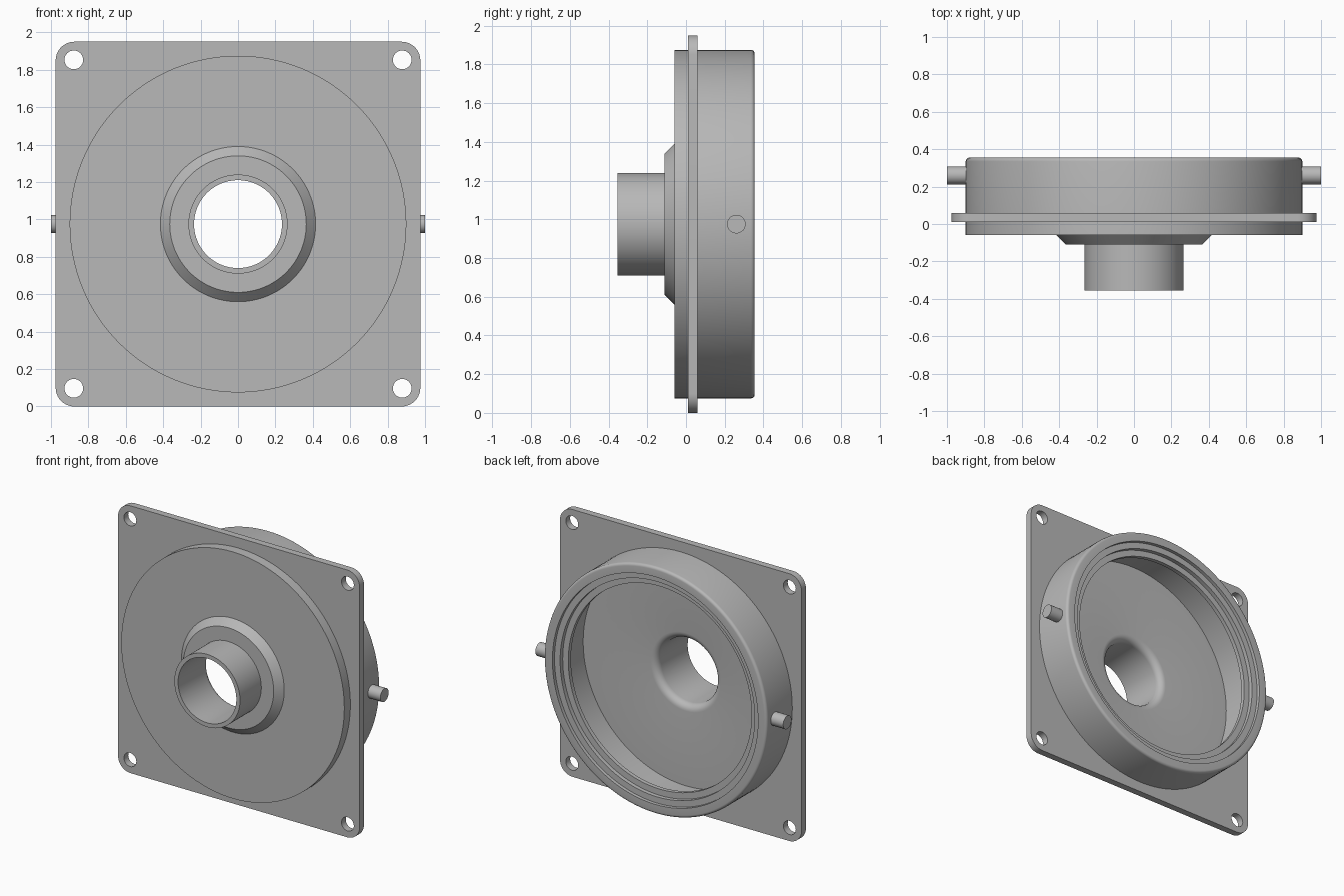
import bpy
import bmesh
from math import sin, cos, pi, radians
from mathutils import Matrix, Vector

cube = bpy.data.objects.get("Cube")
if cube:
    bpy.data.objects.remove(cube, do_unlink=True)

CENTER_Z = 0.975
SEGMENTS = 128

grey = bpy.data.materials.new("plain grey")
grey.use_nodes = True
grey.diffuse_color = (0.48, 0.48, 0.48, 1)
grey.node_tree.nodes["Principled BSDF"].inputs["Base Color"].default_value = (0.48, 0.48, 0.48, 1)


def finish(obj):
    """Assign the material and smooth the curved faces."""
    obj.data.materials.clear()
    obj.data.materials.append(grey)
    bpy.ops.object.select_all(action="DESELECT")
    obj.select_set(True)
    bpy.context.view_layer.objects.active = obj
    bpy.ops.object.shade_smooth_by_angle(angle=radians(28))


def mesh_object(name, bm):
    bmesh.ops.recalc_face_normals(bm, faces=bm.faces)
    mesh = bpy.data.meshes.new(name)
    bm.to_mesh(mesh)
    bm.free()
    obj = bpy.data.objects.new(name, mesh)
    bpy.context.collection.objects.link(obj)
    finish(obj)
    return obj


def arc(cx, cy, r, start, end, steps):
    angles = [radians(start + (end - start) * i / steps) for i in range(steps + 1)]
    return [(cx + r * cos(a), cy + r * sin(a)) for a in angles]


def lathe(name, profile):
    """Revolve a closed (radius, y) profile about the y axis."""
    bm = bmesh.new()
    verts = [bm.verts.new((r, y, CENTER_Z)) for r, y in profile]
    edges = [bm.edges.new((v, verts[i - 1])) for i, v in enumerate(verts)]
    bmesh.ops.spin(bm, geom=verts + edges, cent=(0, 0, CENTER_Z), axis=(0, 1, 0),
                   angle=2 * pi, steps=SEGMENTS, use_merge=True)
    bmesh.ops.remove_doubles(bm, verts=bm.verts, dist=0.0001)
    return mesh_object(name, bm)


# Round housing: spout, sloped collar, drum, stepped rim and hollow inside
housing = [(0.235, -0.355), (0.265, -0.355), (0.265, -0.11),
           (0.365, -0.11), (0.415, -0.06), (0.9, -0.06)]
housing += arc(0.88, 0.335, 0.02, 0, 90, 5)
housing += [(0.83, 0.355), (0.83, 0.33), (0.785, 0.33), (0.785, 0.30),
            (0.74, 0.30), (0.74, 0.27), (0.83, 0.27), (0.83, 0.0)]
housing += arc(0.285, -0.05, 0.05, 90, 180, 6)
lathe("round_housing", housing)


# Square flange: rounded outline with corner holes and an opening for the drum
curve = bpy.data.curves.new("square_flange", "CURVE")
curve.dimensions = "2D"
curve.fill_mode = "BOTH"
curve.extrude = 0.025


def add_loop(points):
    spline = curve.splines.new("POLY")
    spline.points.add(len(points) - 1)
    for p, (x, y) in zip(spline.points, points):
        p.co = (x, y, 0, 1)
    spline.use_cyclic_u = True


outline = []
for i, (sx, sy) in enumerate([(1, 1), (-1, 1), (-1, -1), (1, -1)]):
    outline += arc(sx * 0.875, sy * 0.875, 0.1, 90 * i, 90 * i + 90, 10)
    add_loop(arc(sx * 0.878, sy * 0.878, 0.05, 0, 360, 32)[:-1])
add_loop(outline)
add_loop(arc(0, 0, 0.87, 0, 360, SEGMENTS)[:-1])

flange_curve = bpy.data.objects.new("flange_outline", curve)
bpy.context.collection.objects.link(flange_curve)
bpy.context.view_layer.update()
flange_mesh = bpy.data.meshes.new_from_object(
    flange_curve.evaluated_get(bpy.context.evaluated_depsgraph_get()))
bpy.data.objects.remove(flange_curve, do_unlink=True)
bm = bmesh.new()
bm.from_mesh(flange_mesh)
bmesh.ops.remove_doubles(bm, verts=bm.verts, dist=0.0001)
bm.transform(Matrix.Translation((0, 0.035, CENTER_Z)) @ Matrix.Rotation(pi / 2, 4, "X"))
mesh_object("square_flange", bm)
bpy.data.meshes.remove(flange_mesh)


# Side pins
for side, name in ((1, "left_pin"), (-1, "right_pin")):
    bm = bmesh.new()
    place = Matrix.Translation(Vector((side * 0.93, 0.26, CENTER_Z)))
    bmesh.ops.create_cone(bm, cap_ends=True, segments=32, radius1=0.048, radius2=0.048,
                          depth=0.14, matrix=place @ Matrix.Rotation(pi / 2, 4, "Y"))
    mesh_object(name, bm)
